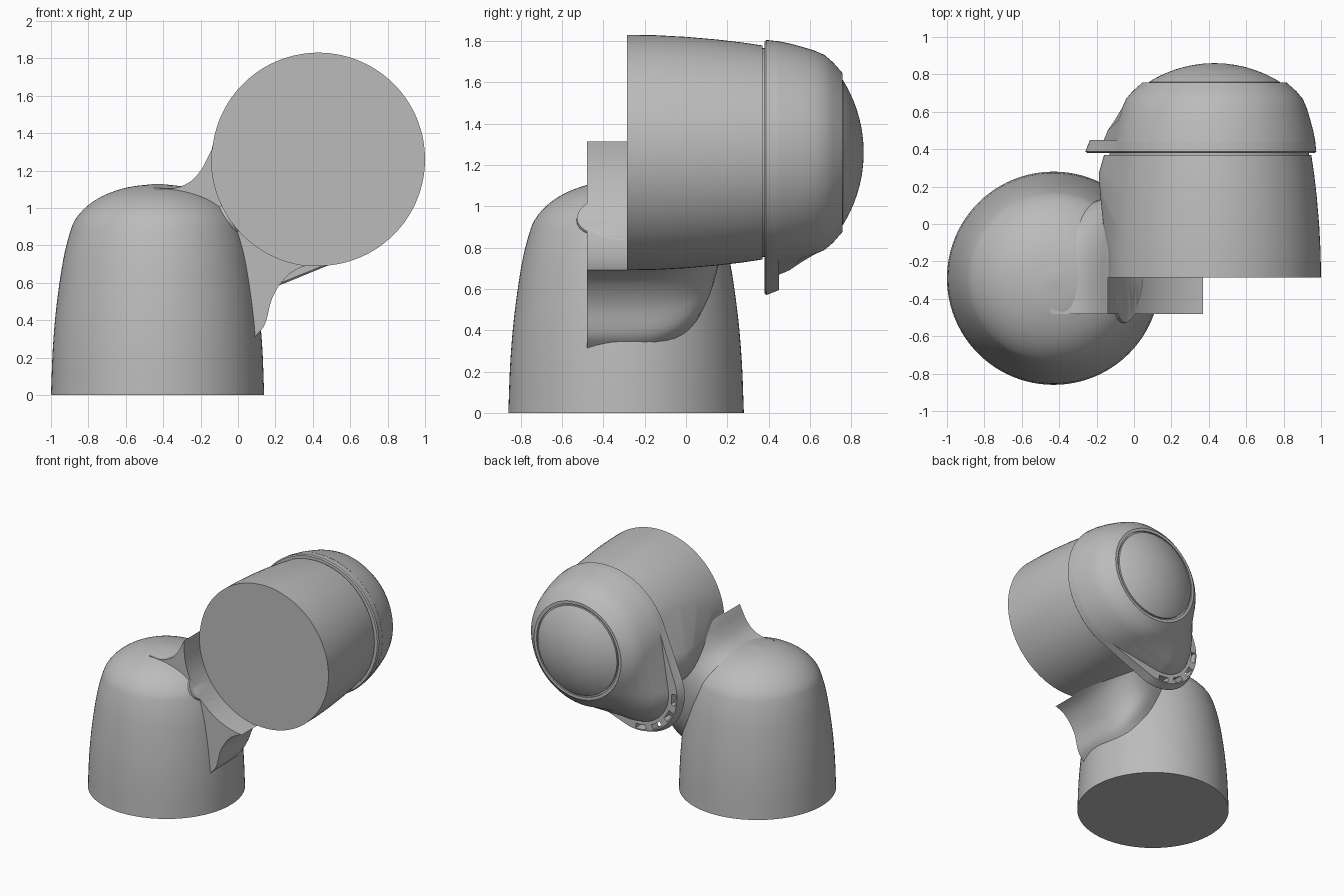
import bpy, bmesh, math
from mathutils import Vector

old = bpy.data.objects.get("Cube")
if old:
    bpy.data.objects.remove(old)

SIDES = 96
HEAD = (0.43, 1.26)        # x, z of the horizontal housing axis
BASE = (-0.43, -0.29)      # x, y of the upright housing axis
FRONT = -0.285             # open front of the horizontal housing

grey = bpy.data.materials.new("plain grey")
grey.use_nodes = True
colour = (0.5, 0.5, 0.5, 1)
grey.diffuse_color = colour
grey.node_tree.nodes["Principled BSDF"].inputs["Base Color"].default_value = colour


def loft(name, rings):
    """Skin equal-length closed rings and cap both ends."""
    bm = bmesh.new()
    rows = [[bm.verts.new(p) for p in ring] for ring in rings]
    n = len(rows[0])
    for a, b in zip(rows, rows[1:]):
        for i in range(n):
            j = (i + 1) % n
            bm.faces.new((a[i], a[j], b[j], b[i]))
    bm.faces.new(rows[0][::-1])
    bm.faces.new(rows[-1])
    bmesh.ops.remove_doubles(bm, verts=bm.verts, dist=1e-5)
    bmesh.ops.recalc_face_normals(bm, faces=bm.faces)
    mesh = bpy.data.meshes.new(name)
    bm.to_mesh(mesh)
    bm.free()
    mesh.materials.append(grey)
    obj = bpy.data.objects.new(name, mesh)
    bpy.context.collection.objects.link(obj)
    return obj


def upright_ring(r, z):
    turn = [math.tau * i / SIDES for i in range(SIDES)]
    return [(BASE[0] + r * math.cos(t), BASE[1] + r * math.sin(t), z) for t in turn]


def lobe_ring(y, big, small=0.0, reach=0.0, angle=225):
    """Outline around a big circle and a smaller one set off to one side."""
    a = math.radians(angle)
    ring = []
    for i in range(SIDES):
        t = math.tau * (i + 0.5) / SIDES
        lobe = reach * math.cos(t - a) + small > big
        r, d = (small, reach) if lobe else (big, 0)
        ring.append((HEAD[0] + d * math.cos(a) + r * math.cos(t), y,
                     HEAD[1] + d * math.sin(a) + r * math.sin(t)))
    return ring


def smooth_curve(points, steps=5):
    """Rounded path through a few points."""
    pts = [Vector(p) for p in points]
    pts = [2 * pts[0] - pts[1]] + pts + [2 * pts[-1] - pts[-2]]
    out = []
    for a, b, c, d in zip(pts, pts[1:], pts[2:], pts[3:]):
        for k in range(steps):
            t = k / steps
            out.append(0.5 * (2 * b + (c - a) * t + (2 * a - 5 * b + 4 * c - d) * t * t
                              + (3 * b - a - 3 * c + d) * t ** 3))
    return out + [pts[-2]]


def cut(obj, cutter):
    mod = obj.modifiers.new("cut", "BOOLEAN")
    mod.operation = "DIFFERENCE"
    mod.solver = "EXACT"
    mod.object = cutter
    bpy.context.view_layer.objects.active = obj
    bpy.ops.object.modifier_apply(modifier=mod.name)


parts = []

# Upright housing with a domed top
profile = smooth_curve([(0.57, 0), (0.56, 0.25), (0.54, 0.48), (0.505, 0.72), (0.468, 0.87),
                        (0.435, 0.945), (0.37, 1.015), (0.28, 1.07), (0.16, 1.11), (0.02, 1.128)])
upright = loft("upright_housing", [upright_ring(r, z) for r, z in profile])
parts.append(upright)

# Horizontal housing, swelling towards the joint at its rear
stations = [(FRONT, 0.57, 0, 0), (-0.15, 0.568, 0.40, 0.17), (0.0, 0.56, 0.33, 0.28),
            (0.15, 0.547, 0.27, 0.36), (0.27, 0.533, 0.25, 0.39), (0.37, 0.518, 0.25, 0.36),
            (0.37, 0.505, 0.24, 0.34), (0.39, 0.505, 0.24, 0.34)]
parts.append(loft("horizontal_housing", [lobe_ring(*s, angle=199) for s in stations]))

# Neck between the housings: flat in front, rounded behind
upper = smooth_curve([(-0.45, 1.11), (-0.34, 1.105), (-0.25, 1.145), (-0.19, 1.215),
                      (-0.135, 1.32), (-0.06, 1.42)])
lower = smooth_curve([(0.09, 0.31), (0.145, 0.38), (0.18, 0.51), (0.235, 0.605),
                      (0.31, 0.67), (0.43, 0.71)])
rings = []
for k, (u, l) in enumerate(zip(upper, lower)):
    mid, half = (u + l) / 2, (u - l) / 2
    depth = 0.40 + 0.14 * k / (len(upper) - 1)
    ring = [(u.x, -0.48, u.y)]
    for i in range(25):
        t = math.pi * i / 24
        c, s = math.cos(t), math.sin(t)
        p = mid + half * math.copysign(abs(c) ** 0.8, c)
        ring.append((p.x, FRONT + depth * s ** 0.8 if s > 1e-6 else FRONT, p.y))
    ring.append((l.x, -0.48, l.y))
    rings.append(ring)
neck = loft("joint_neck", rings)
parts.append(neck)

# Rounded lip in front of the neck
lip_rings = []
for i in range(17):
    t = math.pi * i / 16
    r = max(math.sin(t), 0.01)
    lip_rings.append([(-0.06 + 0.12 * r * math.cos(q), -0.33 - 0.2 * math.cos(t),
                       0.93 + 0.135 * r * math.sin(q))
                      for q in (math.tau * j / 32 for j in range(32))])
lip = loft("joint_lip", lip_rings)
parts.append(lip)

# Clear the space ahead of the open front
clearance = loft("clearance_cutter", [lobe_ring(-0.9, 0.572), lobe_ring(FRONT, 0.572)])
clearance.hide_render = True
for obj in (upright, neck, lip):
    cut(obj, clearance)
bpy.data.objects.remove(clearance)

# Collar plate with a rounded tab
collar = loft("cap_collar", [lobe_ring(0.38, 0.537, 0.36, 0.453), lobe_ring(0.388, 0.545, 0.37, 0.453),
                             lobe_ring(0.45, 0.538, 0.345, 0.453)])
parts.append(collar)

# Four slots along the tab edge
tab = Vector((HEAD[0] - 0.32, HEAD[1] - 0.32))
for k in range(4):
    centre = math.radians(225 + (k - 1.5) * 27)
    arc = [centre + math.radians(-8 + 4 * i) for i in range(5)]
    outline = [(0.335, t) for t in arc] + [(0.298, t) for t in reversed(arc)]
    slot = loft("slot_cutter", [[(tab.x + r * math.cos(t), y, tab.y + r * math.sin(t))
                                 for r, t in outline] for y in (0.3, 0.5)])
    slot.hide_render = True
    cut(collar, slot)
    bpy.data.objects.remove(slot)

# Rear cap shell, fading from the tab outline to a circle
shell = [(0.44, 0.54, 0.275, 0.453), (0.5, 0.528, 0.27, 0.425), (0.56, 0.512, 0.265, 0.375),
         (0.62, 0.494, 0.26, 0.30), (0.67, 0.472, 0.26, 0.235), (0.71, 0.438, 0.26, 0.185),
         (0.757, 0.385, 0.26, 0.11), (0.757, 0.362, 0, 0), (0.745, 0.362, 0, 0)]
parts.append(loft("rear_cap", [lobe_ring(*s) for s in shell]))

# Domed cover at the centre of the cap
dome = [lobe_ring(0.74, 0.35)]
for i in range(11):
    r = 0.35 * math.cos(math.pi / 2 * i / 10.1)
    dome.append(lobe_ring(0.2 + math.sqrt(0.66 ** 2 - r * r), r))
parts.append(loft("cap_cover", dome))

bpy.ops.object.select_all(action="DESELECT")
for obj in parts:
    obj.select_set(True)
bpy.context.view_layer.objects.active = upright
bpy.ops.object.shade_smooth_by_angle(angle=math.radians(35))
